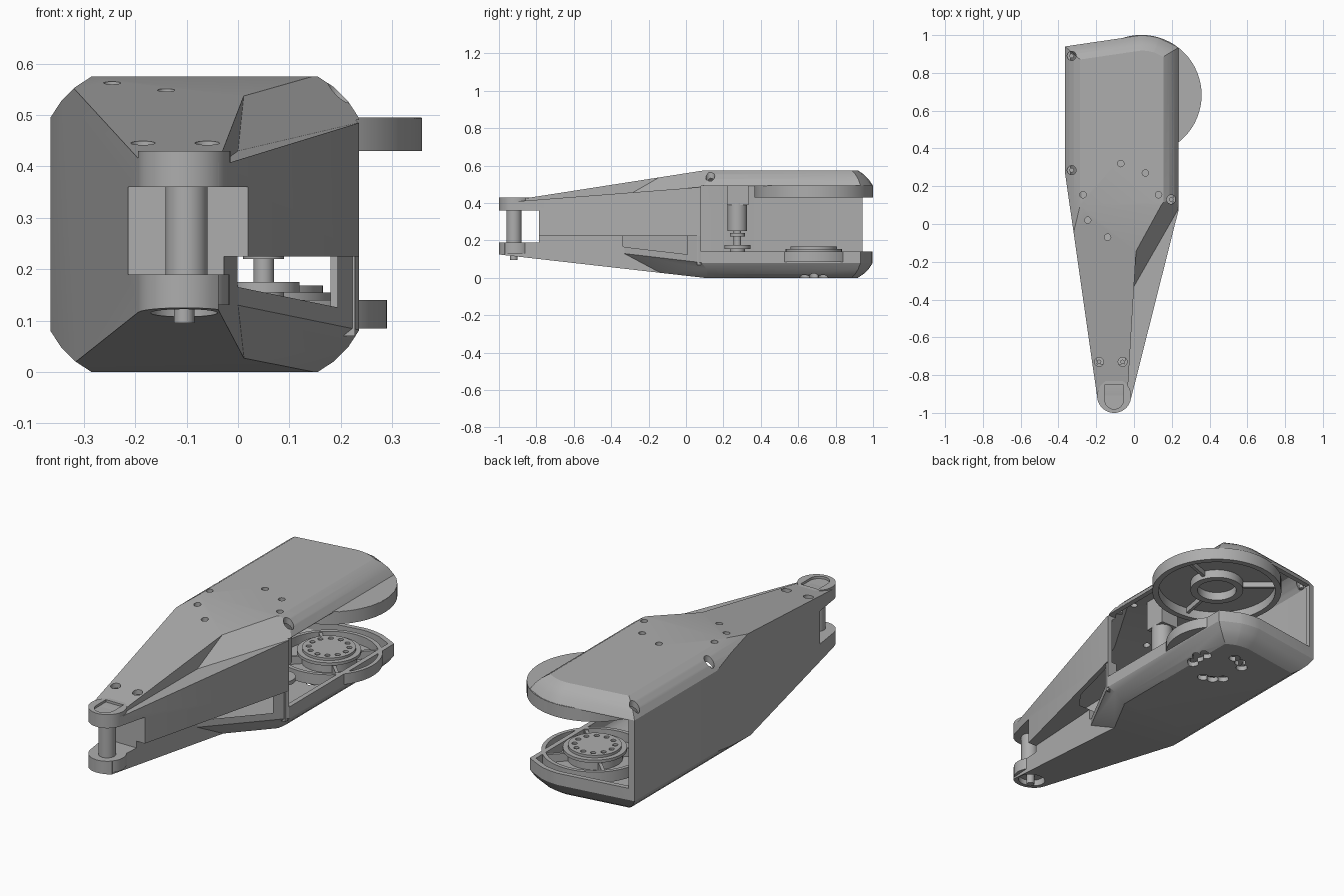
import bpy, bmesh, math
from mathutils import Vector as V

if "Cube" in bpy.data.objects:
    bpy.data.objects.remove(bpy.data.objects["Cube"])

grey = bpy.data.materials.new("shell grey")
grey.diffuse_color = (0.42, 0.42, 0.42, 1)
grey.use_nodes = True
grey.node_tree.nodes["Principled BSDF"].inputs["Base Color"].default_value = grey.diffuse_color
T = 0.025                 # shell thickness
HUB = (0.04, 0.683)       # axis of the rear joint
PIN = (-0.105, -0.91)     # axis of the front joint


def finish(name, bm):
    bmesh.ops.recalc_face_normals(bm, faces=bm.faces)
    me = bpy.data.meshes.new(name)
    bm.to_mesh(me)
    bm.free()
    me.materials.append(grey)
    ob = bpy.data.objects.new(name, me)
    bpy.context.collection.objects.link(ob)
    return ob


def convex(name, planes, off=0.0):
    """Solid left after trimming a block by (point, outward normal) planes."""
    bm = bmesh.new()
    bmesh.ops.create_cube(bm, size=4)
    for p, n in planes:
        n = V(n).normalized()
        r = bmesh.ops.bisect_plane(bm, geom=bm.verts[:] + bm.edges[:] + bm.faces[:], dist=1e-6,
                                   plane_co=V(p) + n * off, plane_no=n, clear_outer=True)
        edges = [e for e in r["geom_cut"] if isinstance(e, bmesh.types.BMEdge) and e.is_boundary]
        if len(edges) > 2:
            bmesh.ops.contextual_create(bm, geom=edges)
    return finish(name, bm)


def box(name, x0, x1, y0, y1, z0, z1):
    return convex(name, [((x0, 0, 0), (-1, 0, 0)), ((x1, 0, 0), (1, 0, 0)), ((0, y0, 0), (0, -1, 0)),
                         ((0, y1, 0), (0, 1, 0)), ((0, 0, z0), (0, 0, -1)), ((0, 0, z1), (0, 0, 1))])


def cyl(name, c, r, z0, z1, n=48):
    bm = bmesh.new()
    bmesh.ops.create_cone(bm, cap_ends=True, segments=n, radius1=r, radius2=r, depth=z1 - z0)
    bmesh.ops.translate(bm, verts=bm.verts, vec=(c[0], c[1], (z0 + z1) / 2))
    return finish(name, bm)


def boolean(ob, others):
    for o in others:
        m = ob.modifiers.new("cut", "BOOLEAN")
        m.operation, m.solver, m.object = "DIFFERENCE", "EXACT", o
        bpy.context.view_layer.update()
        me = bpy.data.meshes.new_from_object(ob.evaluated_get(bpy.context.evaluated_depsgraph_get()))
        ob.modifiers.clear()
        ob.data = me
        bpy.data.objects.remove(o)
    return ob


def tube(name, c, r, ri, z0, z1):
    return boolean(cyl(name, c, r, z0, z1, 64), [cyl("bore", c, ri, z0 - 1, z1 + 1, 64)])


def polar(c, r, deg):
    a = math.radians(deg)
    return (c[0] + r * math.cos(a), c[1] + r * math.sin(a))


# Outer form: plan outline, sloping top and bottom
outline = [(0.235, 0.07), (0.235, 0.935)]
outline += [polar(HUB, 0.315, a) for a in range(56, 95, 6)]
outline += [(-0.365, 0.94), (-0.365, 0.27)]
outline += [polar(PIN, 0.09, a) for a in range(188, 346, 13)]
hull = [((0, 0, 0.575), (0, 0, 1)), ((0, 0, 0), (0, 0, -1)),
        ((0, 0.1, 0.575), (0, -0.145, 0.93)), ((0, 0.1, 0), (0, -0.125, -1.1))]


def rounded(p, n):
    """Rounded top and bottom edges, in three facets, along the wall through p."""
    n, out = V((*n, 0)).normalized(), []
    p = V((*p, 0))
    for top, s in ((0.575, 1), (0.0, -1)):
        inner, outer = p - n * 0.08 + V((0, 0, top)), p + V((0, 0, top - 0.08 * s))
        for q, a, lift in ((inner, 57, 0), (inner, 45, 0.008), (outer, 33, 0)):
            d = n * math.cos(math.radians(a)) + V((0, 0, s * math.sin(math.radians(a))))
            out.append((q + d * lift, d))
    return out


for a, b in zip(outline, outline[1:] + outline[:1]):
    n = (b[1] - a[1], a[0] - b[0])
    hull.append(((*a, 0), (*n, 0)))
    if min(a[1], b[1]) > 0.9 or a[0] == b[0]:      # rear and long sides
        hull += rounded(a, n)


def plane(a, b, c, toward):
    n = (V(b) - V(a)).cross(V(c) - V(a))
    return (a, n if n.dot(V(toward)) > 0 else -n)


# Stepped notch on the front right of the top: ledge, steep facet, side wall
low, corner = (0.0, -0.33, 0.43), (0.235, 0.08, 0.485)
step = ((-0.03, -0.83, 0), (-0.5, 0.03, 0))
notch = [plane(low, corner, (-0.02, -0.83, 0.41), (0, 0, -1)),
         plane(low, corner, (0, -0.17, 0.53), (-1, 1, -1)), step]

# Matching notch below, open as a window behind its upright plane
under = ((0, 0, 0.225), (0, 0, 1))
low2, corner2 = (0.0, -0.33, 0.13), (0.235, 0.08, 0.082)
lower_notch = [under, step, plane(low2, corner2, (0, -0.17, 0.037), (-1, 1, 1))]
window = [under, step, (low2, (-0.41, 0.235, 0))]

shell = convex("shell", hull)
cavity = convex("cavity", hull + [((0, -0.765, 0), (0, -1, 0))], -T)
boolean(cavity, [convex("inner_notch", notch, T), convex("inner_lower_notch", lower_notch, T),
                 convex("inner_step", [under, ((-0.055, -0.83, 0), step[1]), ((0, -0.34, 0), (0, 1, 0))])])
boolean(shell, [
    convex("notch", notch), cavity, convex("lower_notch", lower_notch), convex("window", window),
    box("joint_opening", -0.335, 1.5, 0.08, 1.5, 0.14, 0.49),
    box("fork_gap", -1, 1, -1.5, -0.785, 0.19, 0.36),
    cyl("nose_socket", PIN, 0.065, 0, 0.15)])

# Screw holes in the top, and three clusters of holes in the underside
screws = [(-.07, .32), (.06, .27), (-.27, .155), (.13, .155), (-.245, .02), (-.14, -.07)]
big_screws = [(-.33, .89), (-.33, .285), (.197, .13), (-.185, -.73), (-.06, -.73)]
for c in screws:
    boolean(shell, [cyl("hole", c, 0.017, 0.5, 0.8, 16)])
for c in big_screws:
    boolean(shell, [cyl("hole", c, 0.024, 0.415 if c[1] < 0 else 0.495, 0.8, 20)])
for g in (0, 120, 240):
    for a in (-24, 0, 24):
        boolean(shell, [cyl("hole", polar(HUB, 0.122, g + a), 0.028, -0.1, 0.05, 16)])
for i, c in enumerate(big_screws):
    z = 0.415 if c[1] < 0 else 0.495
    cyl(f"screw_head_{i}", c, 0.012, z - 0.005, z + 0.014, 12)

# Front fork: raised nose pad with a rounded slot, lower lug, joint pin, stub
nose = cyl("nose_pad", PIN, 0.09, 0.36, 0.43)
for part in (nose, shell):
    boolean(part, [box("slot", -0.155, -0.055, -0.93, -0.852, 0.418, 0.6),
                   cyl("slot_end", (-0.105, -0.93), 0.05, 0.418, 0.6, 32)])
tube("lower_lug", PIN, 0.088, 0.065, 0.13, 0.19)
cyl("joint_pin", (-0.1, -0.92), 0.041, 0.15, 0.37)
cyl("pin_stub", (-0.105, -0.92), 0.02, 0.095, 0.17, 16)

# Upper joint disc with rim, hub ring and spokes
cyl("upper_disc", HUB, 0.317, 0.478, 0.495, 96)
tube("upper_rim", HUB, 0.318, 0.288, 0.43, 0.494)
tube("upper_hub", HUB, 0.13, 0.095, 0.435, 0.485)


def spokes(name, angles, r0, r1, z0, z1, w=0.008):
    for i, a in enumerate(angles):
        s = box(f"{name}_{i}", r0, r1, -w, w, z0, z1)
        s.location = (HUB[0], HUB[1], 0)
        s.rotation_euler.z = math.radians(a)


spokes("upper_spoke", (20, 140, 260), 0.12, 0.29, 0.45, 0.485)

# Lower joint: rounded tray lip, bearing with a ring of bolt holes, ribs
tube("tray_lip", HUB, 0.25, 0.23, 0.085, 0.14)
cyl("tray_floor", HUB, 0.24, 0.085, 0.095, 64)
cyl("bearing_base", HUB, 0.13, 0.04, 0.145)
cyl("bearing_flange", HUB, 0.15, 0.14, 0.155, 64)
cap = cyl("bearing_cap", HUB, 0.125, 0.15, 0.168, 64)
for a in range(0, 360, 30):
    boolean(cap, [cyl("bolt", polar(HUB, 0.095, a), 0.013, 0.158, 0.3, 12)])
spokes("tray_rib", (45, 135, 225, 315), 0.12, 0.235, 0.09, 0.135)

# Small motor hanging inside, with its shaft and pulley
M = (0.05, 0.275)
cyl("motor", M, 0.052, 0.25, 0.4)
box("motor_mount", 0.0, 0.1, 0.22, 0.335, 0.39, 0.555)
cyl("motor_shaft", M, 0.02, 0.05, 0.26, 24)
cyl("motor_collar", M, 0.04, 0.22, 0.24, 24)
cyl("pulley", M, 0.07, 0.155, 0.175)
cyl("pulley_lower", M, 0.04, 0.13, 0.156)

# Post beside the window
box("window_post", 0.18, 0.228, 0.058, 0.08, 0.07, 0.23)

for ob in bpy.context.collection.objects:
    ob.data.shade_smooth()
    ob.data.set_sharp_from_angle(angle=math.radians(25))
